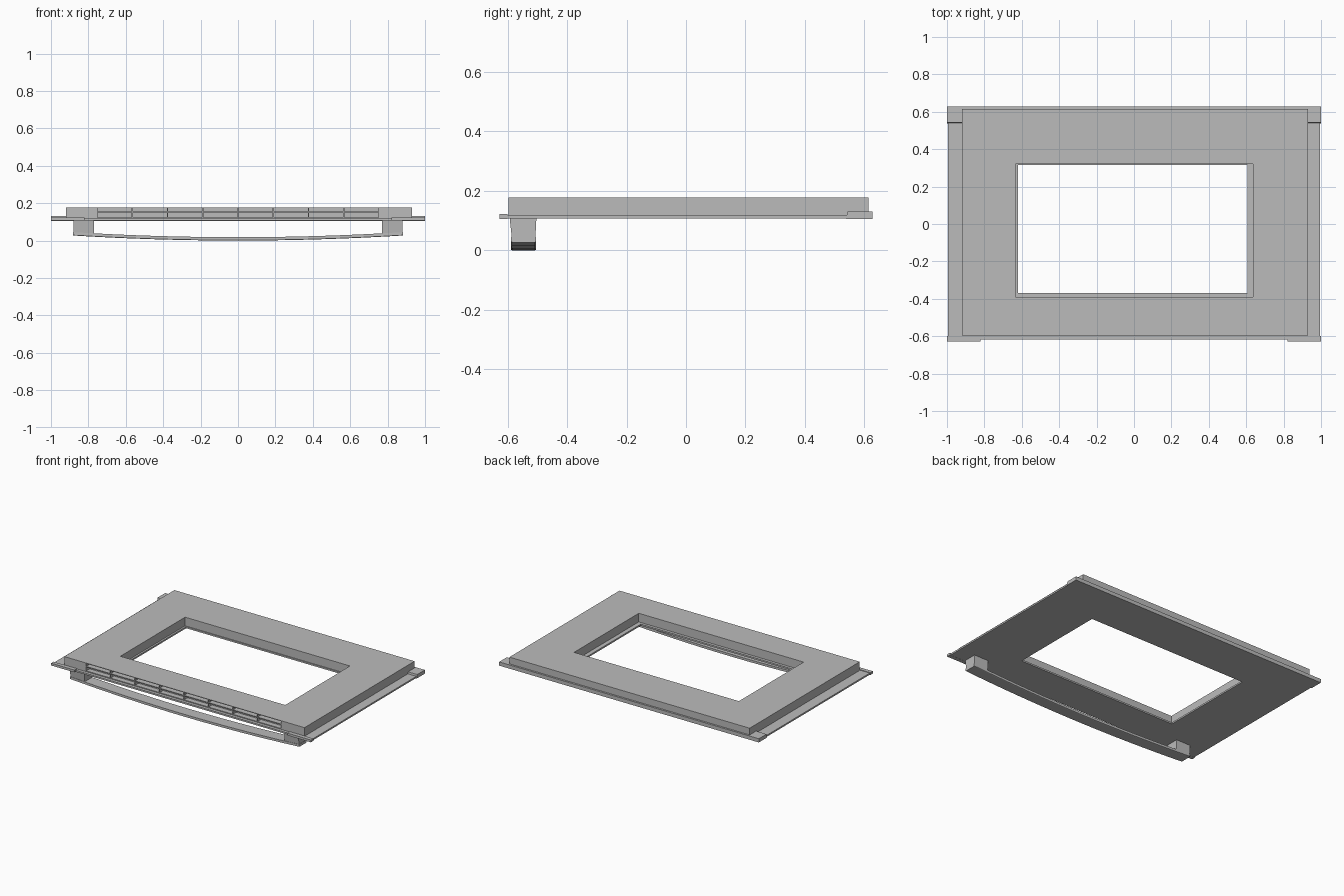
import bpy, bmesh
from mathutils import Vector

old = bpy.data.objects.get("Cube")
if old:
    bpy.data.objects.remove(old, do_unlink=True)

grey = bpy.data.materials.new("light grey")
grey.use_nodes = True
colour = (0.5, 0.5, 0.5, 1)
grey.diffuse_color = colour
grey.node_tree.nodes["Principled BSDF"].inputs["Base Color"].default_value = colour


def finish(name, bm):
    bmesh.ops.recalc_face_normals(bm, faces=bm.faces)
    mesh = bpy.data.meshes.new(name)
    bm.to_mesh(mesh)
    bm.free()
    mesh.materials.append(grey)
    obj = bpy.data.objects.new(name, mesh)
    bpy.context.collection.objects.link(obj)
    return obj


def add_box(bm, x0, x1, y0, y1, z0, z1):
    verts = bmesh.ops.create_cube(bm, size=1)["verts"]
    for v in verts:
        v.co = Vector((x0 if v.co.x < 0 else x1,
                       y0 if v.co.y < 0 else y1,
                       z0 if v.co.z < 0 else z1))
    return verts


def box(name, *bounds):
    bm = bmesh.new()
    add_box(bm, *bounds)
    return finish(name, bm)


def frame(name, outer, inner, z0, z1):
    """Rectangular slab with a rectangular opening; rectangles are x0, x1, y0, y1."""
    bm = bmesh.new()
    rings = []
    for rect, z in ((outer, z0), (outer, z1), (inner, z1), (inner, z0)):
        x0, x1, y0, y1 = rect
        rings.append([bm.verts.new((x, y, z))
                      for x, y in ((x0, y0), (x1, y0), (x1, y1), (x0, y1))])
    for k in range(4):
        a, b = rings[k], rings[(k + 1) % 4]
        for i in range(4):
            j = (i + 1) % 4
            bm.faces.new((a[i], a[j], b[j], b[i]))
    return finish(name, bm)


# Thin outer panel and thick inner body, each with the window opening
frame("outer_panel", (-0.995, 0.995, -0.618, 0.56), (-0.62, 0.607, -0.37, 0.315), 0.107, 0.118)
body = frame("inner_body", (-0.92, 0.93, -0.597, 0.614), (-0.633, 0.637, -0.39, 0.322), 0.117, 0.178)

# Two rows of vent slots sunk into the front of the body
bm = bmesh.new()
pitch = 0.1885
for i in range(8):
    x = (i - 4) * pitch
    for z0, z1 in ((0.124, 0.15), (0.155, 0.174)):
        add_box(bm, x + 0.003, x + pitch - 0.003, -0.65, -0.56, z0, z1)
cutter = finish("vent_cutter", bm)
cutter.hide_render = True
mod = body.modifiers.new("vents", "BOOLEAN")
mod.operation = "DIFFERENCE"
mod.solver = "EXACT"
mod.object = cutter
bpy.context.view_layer.objects.active = body
bpy.ops.object.modifier_apply(modifier=mod.name)
bpy.data.objects.remove(cutter, do_unlink=True)

# Back lip with a softened front edge, and small front corner caps
bm = bmesh.new()
for v in add_box(bm, -1, 1, 0.538, 0.627, 0.105, 0.131):
    if v.co.y < 0.6 and v.co.z > 0.12:
        v.co.y += 0.005
finish("back_lip", bm)
for side, s in (("left", 1), ("right", -1)):
    xs = sorted((s * 0.82, s * 1.0))
    box(side + "_corner_cap", *xs, -0.627, -0.6, 0.106, 0.122)

# Handle posts, slightly wider where they meet the panel
for side, s in (("left", 1), ("right", -1)):
    bm = bmesh.new()
    xs = sorted((s * 0.77, s * 0.88))
    for v in add_box(bm, *xs, -0.585, -0.507, 0.035, 0.109):
        if v.co.z > 0.1:
            v.co.y += -0.008 if v.co.y < -0.55 else 0.004
    finish(side + "_handle_post", bm)

# Bowed handle bar
bm = bmesh.new()
steps, half = 16, 0.882
prev = None
for i in range(steps + 1):
    x = half * (2 * i / steps - 1)
    z = 0.027 * (x / half) ** 2
    ring = [bm.verts.new((x, y, z + h)) for y, h in
            ((-0.588, 0.002), (-0.584, 0), (-0.508, 0), (-0.504, 0.002), (-0.504, 0.018), (-0.588, 0.018))]
    if prev:
        for k in range(6):
            n = (k + 1) % 6
            bm.faces.new((prev[k], prev[n], ring[n], ring[k]))
    else:
        bm.faces.new(ring)
    prev = ring
bm.faces.new(prev)
finish("handle_bar", bm)
